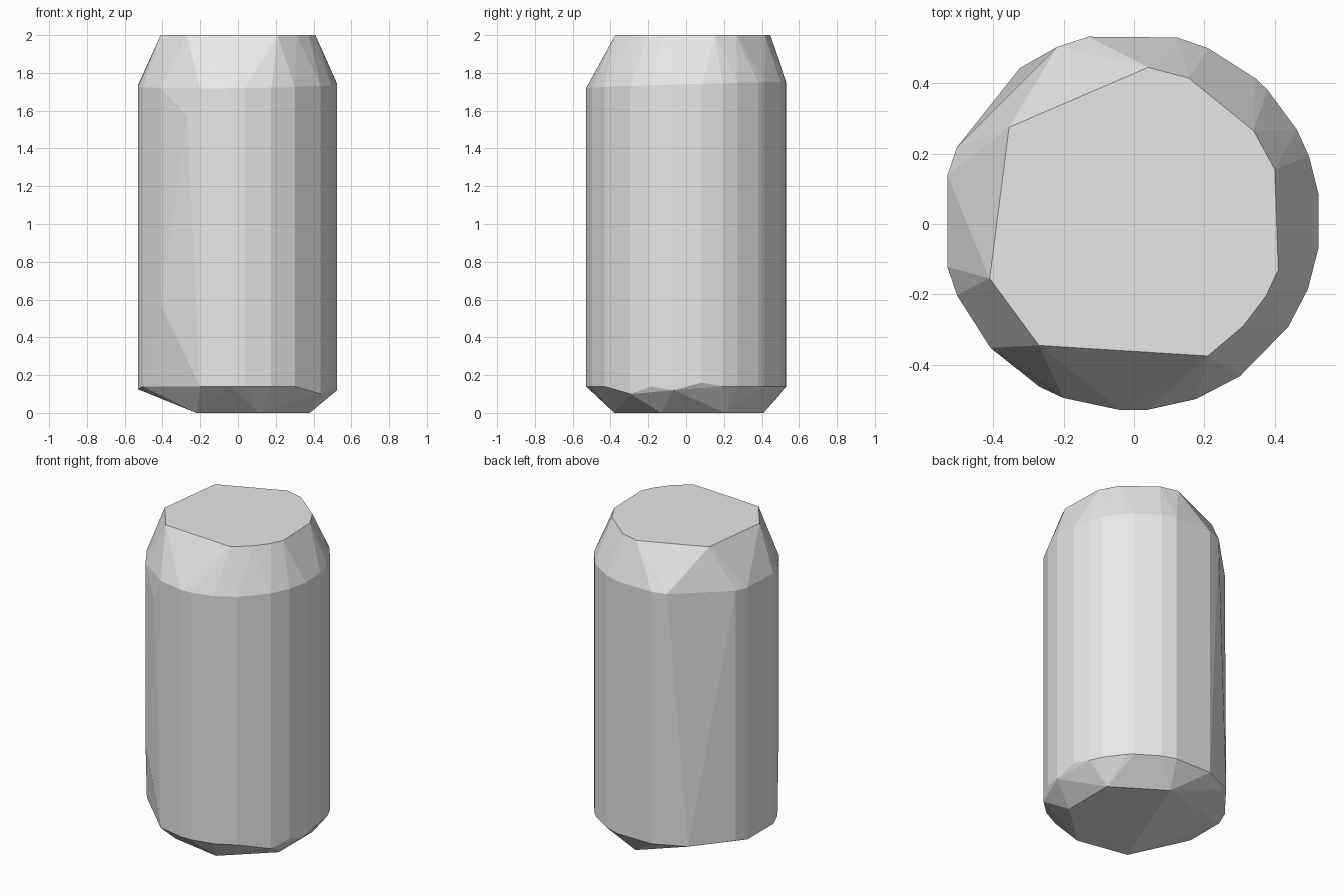
import bpy
import bmesh
from math import cos, sin, radians

cube = bpy.data.objects.get("Cube")
if cube:
    bpy.data.objects.remove(cube, do_unlink=True)

RADIUS = 0.538
CENTRE_X, CENTRE_Y = -0.008, 0.008


def wall_point(angle, height):
    """Point on the round outer wall at an angle in degrees."""
    a = radians(angle)
    return (CENTRE_X + RADIUS * cos(a), CENTRE_Y + RADIUS * sin(a), height)


# Flat lid outline, uneven like a chipped edge
lid = [(0.04, 0.445), (0.155, 0.415), (0.34, 0.265), (0.4, 0.155),
       (0.41, -0.13), (0.375, -0.205), (0.31, -0.29), (0.21, -0.375),
       (-0.27, -0.345), (-0.41, -0.155), (-0.355, 0.275)]

# Base outline, set back on the -x side so that side slopes up
base = [(-0.22, -0.32), (0.11, -0.38), (0.38, -0.13), (0.38, 0.21), (0.07, 0.41)]

# Wall edges shared by the shoulder and the lower rim
shared_edges = [8, -8, -21, -34, -55, -70, -85, -93, -111, -157, -166,
                166, 157, 103, 76, 66, 49, 44, 29, 20]
shoulder_edges = shared_edges + [113, -138]
rim_edges = shared_edges + [126]
rim_heights = {-34: 0.1, 8: 0.16, -8: 0.12, 166: 0.125, -166: 0.125}

points = [(x, y, 2.0) for x, y in lid]
points += [(x, y, 0.0) for x, y in base]

# Shoulder tilts slightly upward to the back
for angle in shoulder_edges:
    x, y, z = wall_point(angle, 1.735)
    points.append((x, y, z + 0.01 * x + 0.03 * y))

# Lower rim with a few nicked corners
for angle in rim_edges:
    points.append(wall_point(angle, rim_heights.get(angle, 0.14)))

# Corners where slanted wall facets begin
points.append(wall_point(-119, 1.57))
points.append(wall_point(-138, 0.57))

# Skin the corners into one faceted body
bm = bmesh.new()
for point in points:
    bm.verts.new(point)
hull = bmesh.ops.convex_hull(bm, input=bm.verts[:])
loose = {g for g in hull["geom_interior"] + hull["geom_unused"]
         if isinstance(g, bmesh.types.BMVert)}
bmesh.ops.delete(bm, geom=list(loose), context="VERTS")
bmesh.ops.dissolve_limit(bm, angle_limit=radians(0.5),
                         verts=bm.verts[:], edges=bm.edges[:])
bmesh.ops.recalc_face_normals(bm, faces=bm.faces[:])

mesh = bpy.data.meshes.new("faceted_body")
bm.to_mesh(mesh)
bm.free()

# Plain grey finish
grey = bpy.data.materials.new("light_grey")
grey.use_nodes = True
colour = (0.8, 0.8, 0.8, 1.0)
grey.diffuse_color = colour
for node in grey.node_tree.nodes:
    if node.type == "BSDF_PRINCIPLED":
        node.inputs["Base Color"].default_value = colour
mesh.materials.append(grey)

body = bpy.data.objects.new("faceted_body", mesh)
bpy.context.scene.collection.objects.link(body)
